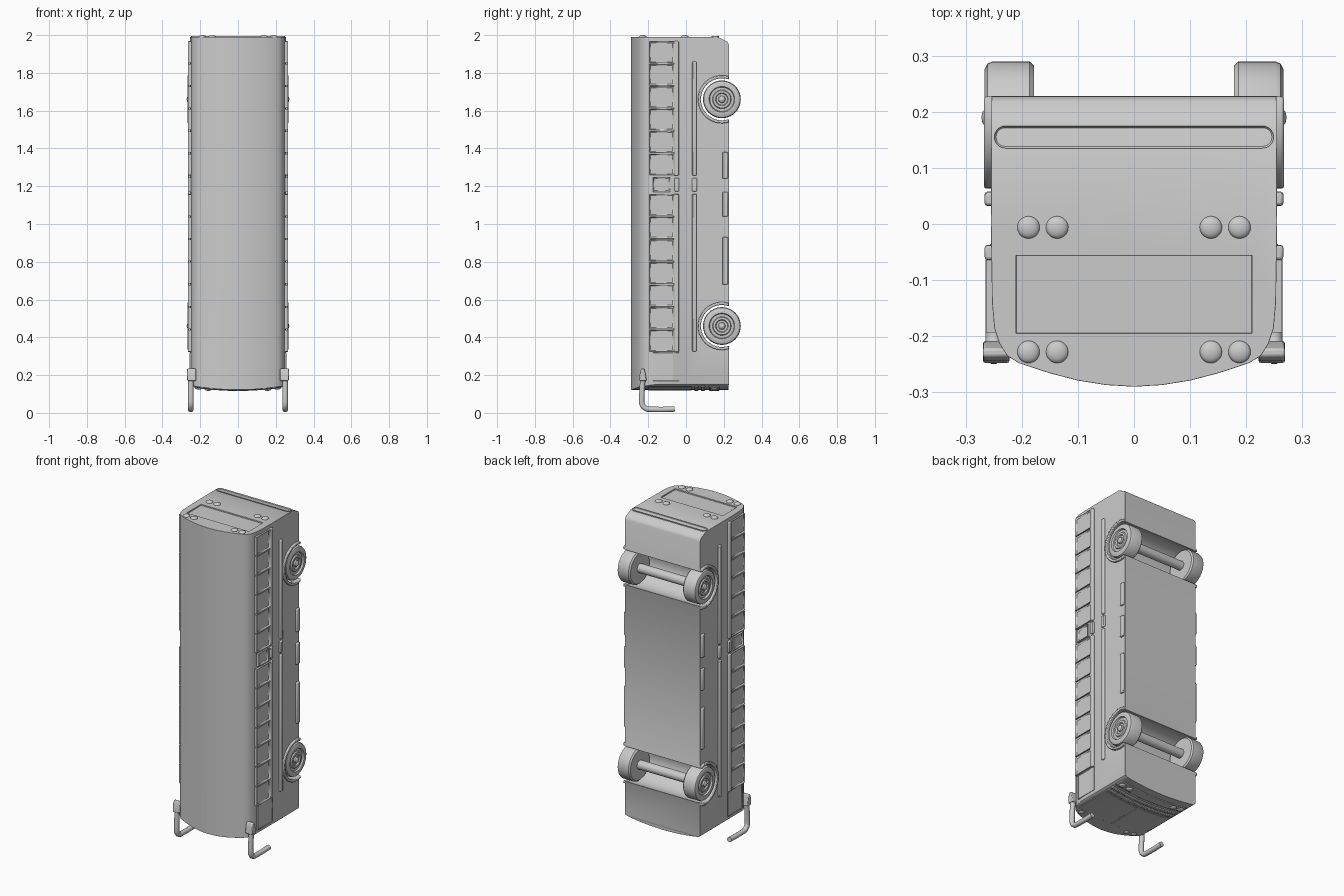
import bpy, bmesh, math
from mathutils import Vector

if "Cube" in bpy.data.objects:
    bpy.data.objects.remove(bpy.data.objects["Cube"])

WHEELS_Z = (0.46, 1.66)
AXLE_Y = 0.19


def finish(name, bm, bevel=0.0, mirror=False, angle=35):
    bmesh.ops.recalc_face_normals(bm, faces=bm.faces[:])
    me = bpy.data.meshes.new(name)
    bm.to_mesh(me)
    bm.free()
    ob = bpy.data.objects.new(name, me)
    bpy.context.collection.objects.link(ob)
    if bevel:
        m = ob.modifiers.new("Bevel", 'BEVEL')
        m.width, m.segments, m.limit_method = bevel, 2, 'ANGLE'
        m.angle_limit = math.radians(50)
    if mirror:
        ob.modifiers.new("Mirror", 'MIRROR')
    smooth(ob, angle)
    return ob


def smooth(ob, angle=35):
    bpy.ops.object.select_all(action='DESELECT')
    ob.select_set(True)
    bpy.context.view_layer.objects.active = ob
    bpy.ops.object.shade_smooth_by_angle(angle=math.radians(angle))


def prism(name, pts, axis, lo, hi, **kw):
    """Extrude a 2D outline along the given axis."""
    bm = bmesh.new()
    def place(p, d):
        c = list(p)
        c.insert('xyz'.index(axis), d)
        return bm.verts.new(c)
    f = bm.faces.new([place(p, lo) for p in pts])
    move = Vector([hi - lo if a == axis else 0 for a in 'xyz'])
    geo = bmesh.ops.extrude_face_region(bm, geom=[f])['geom']
    bmesh.ops.translate(bm, vec=move, verts=[v for v in geo if isinstance(v, bmesh.types.BMVert)])
    return finish(name, bm, **kw)


def rect(a0, a1, b0, b1):
    return [(a0, b0), (a1, b0), (a1, b1), (a0, b1)]


def arc(cx, cy, r, a0, a1, n):
    return [(cx + r * math.cos(math.radians(a0 + (a1 - a0) * i / n)),
             cy + r * math.sin(math.radians(a0 + (a1 - a0) * i / n))) for i in range(n + 1)]


def side_frame(name, y0, y1, z0, z1, x=0.264, rim=0.009, depth=0.008):
    """Raised side panel with a sunken pane, mirrored to both sides."""
    ob = prism(name, rect(y0, y1, z0, z1), 'x', 0.235, x, mirror=True)
    bm = bmesh.new()
    bm.from_mesh(ob.data)
    outer = max(bm.faces, key=lambda f: f.calc_center_median().x)
    bmesh.ops.inset_region(bm, faces=[outer], thickness=rim)
    bmesh.ops.translate(bm, vec=(-depth, 0, 0), verts=outer.verts[:])
    bm.to_mesh(ob.data)
    bm.free()


def lathe_x(name, prof, y, z, mirror=True):
    """Turn a profile of (x, radius) points around an axis along x."""
    bm = bmesh.new()
    vs = [bm.verts.new((x, y + r, z)) for x, r in prof]
    es = [bm.edges.new(p) for p in zip(vs, vs[1:])]
    bmesh.ops.spin(bm, geom=vs + es, cent=(0, y, z), axis=(1, 0, 0), angle=math.tau, steps=40)
    bmesh.ops.remove_doubles(bm, verts=bm.verts[:], dist=1e-5)
    return finish(name, bm, mirror=mirror)


def boolean(ob, cutter, op):
    m = ob.modifiers.new("Bool", 'BOOLEAN')
    m.operation, m.object, m.solver = op, cutter, 'EXACT'
    bpy.context.view_layer.objects.active = ob
    bpy.ops.object.modifier_apply(modifier=m.name)
    bpy.data.objects.remove(cutter)


def nose(x):
    return 0.122 + 0.022 * (x / 0.25) ** 2


def nose_panel(name, x0, x1, y0, y1, out=0.004, rim=0.0):
    """Panel that follows the curved nose."""
    n = 12
    xs = [x0 + (x1 - x0) * i / n for i in range(n + 1)]
    pts = [(x, nose(x) - out) for x in xs] + [(x, nose(x) + 0.02) for x in reversed(xs)]
    return prism(name, pts, 'y', y0, y1, bevel=rim)


# Body: cross-section, nose plan and side outline intersected
half = [(0.254, 0.228), (0.255, 0.0), (0.253, -0.14), (0.249, -0.185), (0.24, -0.213),
        (0.226, -0.235), (0.205, -0.248), (0.15, -0.266), (0.10, -0.279), (0.05, -0.287)]
section = half + [(0, -0.29)] + [(-x, y) for x, y in reversed(half)]
body = prism("body", section, 'z', 0.08, 1.99)
xs = [-0.24 + 0.48 * i / 20 for i in range(21)]
plan = [(-0.3, 2.1), (-0.3, 0.19), (-0.256, 0.165), (-0.251, 0.15)] + [(x, nose(x)) for x in xs]
plan += [(0.251, 0.15), (0.256, 0.165), (0.3, 0.19), (0.3, 2.1)]
boolean(body, prism("nose_cutter", plan, 'y', -0.4, 0.4), 'INTERSECT')
side = [(-0.4, 0.0), (0.224, 0.0), (0.224, 0.14), (0.227, 0.15)]
for z in WHEELS_Z:
    side += [(0.227, z - 0.11)] + arc(AXLE_Y, z, 0.113, -70, -290, 24) + [(0.227, z + 0.11)]
side += [(0.227, 1.95), (0.218, 1.966), (0.16, 1.995), (0.16, 2.1), (-0.4, 2.1)]
boolean(body, prism("side_cutter", side, 'x', -0.5, 0.5), 'INTERSECT')
boolean(body, prism("window_cutter", rect(-0.21, 0.21, -0.195, -0.056), 'z', 1.982, 2.1), 'DIFFERENCE')
m = body.modifiers.new("Bevel", 'BEVEL')
m.width, m.segments, m.limit_method, m.angle_limit = 0.004, 2, 'ANGLE', math.radians(50)
smooth(body)

# Wheels, axles and arch lips
tyre = [(0.178, 0), (0.178, 0.092), (0.186, 0.1), (0.252, 0.1), (0.261, 0.096), (0.266, 0.086),
        (0.266, 0.068), (0.256, 0.064), (0.256, 0.05), (0.263, 0.046), (0.263, 0.034),
        (0.255, 0.03), (0.255, 0.019), (0.264, 0.017), (0.27, 0.01), (0.272, 0)]
for i, z in enumerate(WHEELS_Z):
    lathe_x(f"wheel_{i}", tyre, AXLE_Y, z)
    lathe_x(f"axle_{i}", [(-0.19, 0), (-0.19, 0.027), (0.19, 0.027), (0.19, 0)], AXLE_Y, z, False)
    lip = arc(AXLE_Y, z, 0.127, 73, 287, 28) + arc(AXLE_Y, z, 0.111, 289, 71, 28)
    prism(f"wheel_arch_{i}", lip, 'x', 0.24, 0.267, bevel=0.004, mirror=True)

# Side windows
for row, (z0, z1, n) in enumerate(((0.322, 1.16, 7), (1.256, 1.968, 6))):
    step = (z1 - z0) / n
    for i in range(n):
        side_frame(f"side_window_{row}_{i}", -0.193, -0.064, z0 + i * step + 0.003, z0 + (i + 1) * step - 0.003)
side_frame("middle_window", -0.176, -0.084, 1.17, 1.246)
side_frame("driver_window", -0.176, -0.036, 0.17, 0.32, x=0.257, rim=0.003, depth=0.003)

# Long side rails
rails = ((-0.064, -0.038, 0.322, 1.16), (-0.064, -0.038, 1.256, 1.968), (-0.061, -0.037, 1.172, 1.244),
         (0.033, 0.056, 0.325, 1.16), (0.033, 0.056, 1.256, 1.86), (0.032, 0.058, 1.172, 1.244))
for i, r in enumerate(rails):
    prism(f"side_rail_{i}", rect(*r), 'x', 0.24, 0.266, bevel=0.005, mirror=True)

# Lower side skirts
for i, (z0, z1) in enumerate(((0.68, 0.93), (1.04, 1.17), (1.24, 1.38))):
    prism(f"skirt_{i}", rect(0.192, 0.222, z0, z1), 'x', 0.24, 0.266, bevel=0.005, mirror=True)

# Rear bumper groove with rounded ends
outline = arc(0.229, 0.155, 0.02, -90, 90, 10) + arc(-0.229, 0.155, 0.02, 90, 270, 10)
bumper = prism("rear_bumper", outline, 'z', 1.96, 1.994)
bm = bmesh.new()
bm.from_mesh(bumper.data)
top = max(bm.faces, key=lambda f: f.calc_center_median().z)
bmesh.ops.inset_region(bm, faces=[top], thickness=0.004)
bmesh.ops.translate(bm, vec=(0, 0, -0.005), verts=top.verts[:])
bm.to_mesh(bumper.data)
bm.free()


def lamp(name, x, y, z, r, flat):
    bm = bmesh.new()
    bmesh.ops.create_uvsphere(bm, u_segments=20, v_segments=12, radius=r)
    bmesh.ops.scale(bm, vec=(1, 1, flat), verts=bm.verts[:])
    bmesh.ops.translate(bm, vec=(x, y, z), verts=bm.verts[:])
    finish(name, bm, mirror=True, angle=60)


# Rear and front lamps
for i, x in enumerate((0.137, 0.188)):
    for j, y in enumerate((-0.006, -0.228)):
        lamp(f"rear_lamp_{i}_{j}", x, y, 1.99, 0.02, 0.5)
    lamp(f"roof_lamp_{i}", x, -0.228, nose(x), 0.016, 0.5)
    lamp(f"headlamp_{i}", x + 0.02, 0.15, nose(x + 0.02) - 0.004, 0.02, 0.5)

# Windscreen halves, trim strips and front bumper
for s, side_name in ((1, "right"), (-1, "left")):
    a, b = sorted((s * 0.004, s * 0.228))
    nose_panel(f"windscreen_{side_name}", a, b, -0.2, 0.03, 0.003, 0.002)
nose_panel("front_trim", -0.236, 0.236, 0.045, 0.065, 0.006, 0.003)
nose_panel("front_grille", -0.236, 0.236, 0.08, 0.1, 0.006, 0.003)
nose_panel("front_bumper", -0.236, 0.236, 0.122, 0.178, 0.005, 0.003)

# Mirror brackets and hooked mirror arms
prism("mirror_bracket", [(-0.248, 0.17), (-0.208, 0.17), (-0.216, 0.215), (-0.222, 0.236), (-0.236, 0.236), (-0.244, 0.215)],
      'x', 0.222, 0.269, bevel=0.004, mirror=True)
path = [(-0.228, 0.2), (-0.234, 0.1)] + arc(-0.195, 0.065, 0.04, 180, 265, 8) + [(-0.13, 0.024), (-0.07, 0.026), (-0.06, 0.027)]
for s, side_name in ((1, "right"), (-1, "left")):
    cu = bpy.data.curves.new(f"mirror_arm_{side_name}", 'CURVE')
    cu.dimensions, cu.bevel_depth, cu.bevel_resolution, cu.use_fill_caps = '3D', 0.015, 3, True
    sp = cu.splines.new('POLY')
    sp.points.add(len(path) - 1)
    for p, (y, z) in zip(sp.points, path):
        p.co = (s * 0.25, y, z - 0.006, 1)
    bpy.context.collection.objects.link(bpy.data.objects.new(cu.name, cu))
